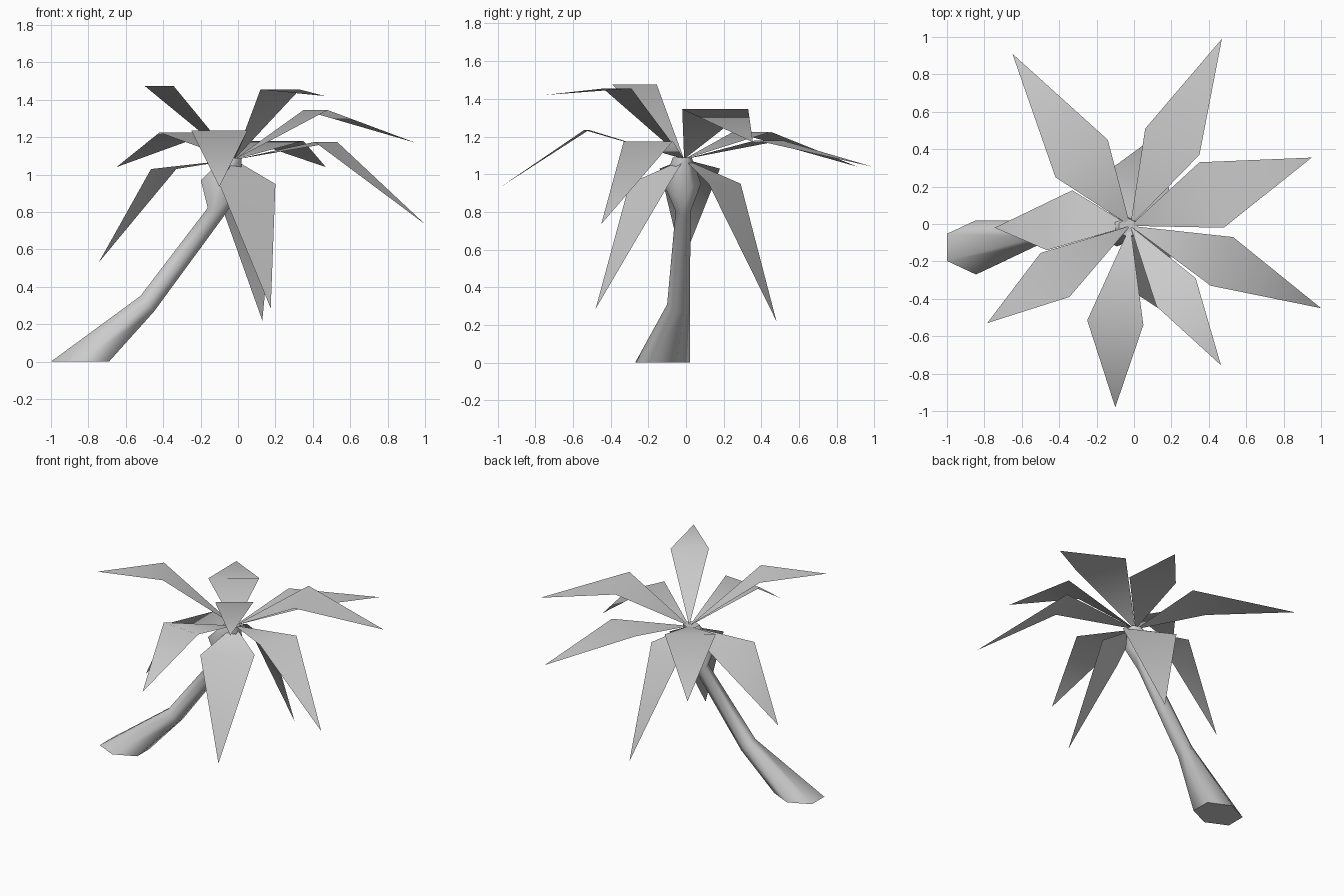
import bpy, bmesh, math
from mathutils import Vector, Matrix

cube = bpy.data.objects.get("Cube")
if cube:
    bpy.data.objects.remove(cube, do_unlink=True)

grey = bpy.data.materials.new("light_grey")
grey.use_nodes = True
grey.diffuse_color = (0.6, 0.6, 0.6, 1)
grey.node_tree.nodes["Principled BSDF"].inputs["Base Color"].default_value = (0.6, 0.6, 0.6, 1)


def finish(name, bm, smooth):
    mesh = bpy.data.meshes.new(name)
    for f in bm.faces:
        f.smooth = smooth(f)
    bm.to_mesh(mesh)
    bm.free()
    mesh.materials.append(grey)
    obj = bpy.data.objects.new(name, mesh)
    bpy.context.collection.objects.link(obj)


# Leaning six-sided trunk with a flared foot and a bulb under the crown:
# centre, half width along x, half width along y, tilt in degrees
RINGS = [
    ((-0.845, -0.125, 0), 0.155, 0.145, 0),
    ((-0.485, -0.04, 0.31), 0.055, 0.06, 48),
    ((-0.115, -0.015, 0.805), 0.05, 0.04, 20),
    ((-0.09, -0.02, 0.95), 0.11, 0.1, 10),
    ((-0.03, -0.02, 1.09), 0.05, 0.05, 0),
]
bm = bmesh.new()
loops = []
for centre, wx, wy, tilt in RINGS:
    turn = Matrix.Rotation(math.radians(tilt), 3, "Y")
    ring = []
    for i in range(6):
        a = math.radians(60 * i + 30)
        p = Vector((wx * math.cos(a) / math.cos(math.pi / 6), wy * math.sin(a), 0))
        ring.append(bm.verts.new(Vector(centre) + turn @ p))
    loops.append(ring)
for low, high in zip(loops, loops[1:]):
    for i in range(6):
        j = (i + 1) % 6
        bm.faces.new((low[i], low[j], high[j], high[i]))
caps = [bm.faces.new(loops[0][::-1]), bm.faces.new(loops[-1])]
for e in caps[0].edges:
    e.smooth = False
finish("trunk", bm, lambda f: len(f.verts) == 4)

# Fronds: two shoulder corners (x, y), shoulder height, tip
CROWN = Vector((-0.02, -0.01, 1.08))
FRONDS = {
    "back_right": ((-0.14, 0.45), (-0.42, 0.25), 1.225, (-0.65, 0.91, 1.04)),
    "back_left": ((0.35, 0.37), (0.06, 0.51), 1.18, (0.47, 0.99, 1.04)),
    "left": ((0.48, -0.02), (0.35, 0.33), 1.345, (0.95, 0.355, 1.17)),
    "left_front": ((0.41, -0.33), (0.53, -0.07), 1.175, (1.0, -0.45, 0.735)),
    "front_left": ((0.12, -0.44), (0.33, -0.29), 1.455, (0.465, -0.755, 1.42)),
    "front": ((-0.25, -0.515), (0.05, -0.54), 1.235, (-0.1, -0.98, 0.935)),
    "right_front": ((-0.5, -0.155), (-0.345, -0.39), 1.475, (-0.785, -0.53, 1.475)),
    "right": ((-0.33, 0.18), (-0.465, -0.14), 1.03, (-0.745, -0.02, 0.53)),
    "front_drooping": ((-0.1, -0.3), (0.2, -0.09), 0.95, (0.175, -0.48, 0.285)),
    "back_drooping": ((0.2, 0.12), (-0.13, 0.29), 0.95, (0.13, 0.48, 0.22)),
}
for name, (a, b, height, tip) in FRONDS.items():
    bm = bmesh.new()
    base, va, vb, vt = [bm.verts.new(p) for p in
                        (CROWN, (*a, height), (*b, height), tip)]
    bm.faces.new((base, va, vb))
    bm.faces.new((va, vt, vb))
    bm.normal_update()
    if sum(f.normal.z for f in bm.faces) < 0:
        bmesh.ops.reverse_faces(bm, faces=bm.faces[:])
    finish("frond_" + name, bm, lambda f: True)
